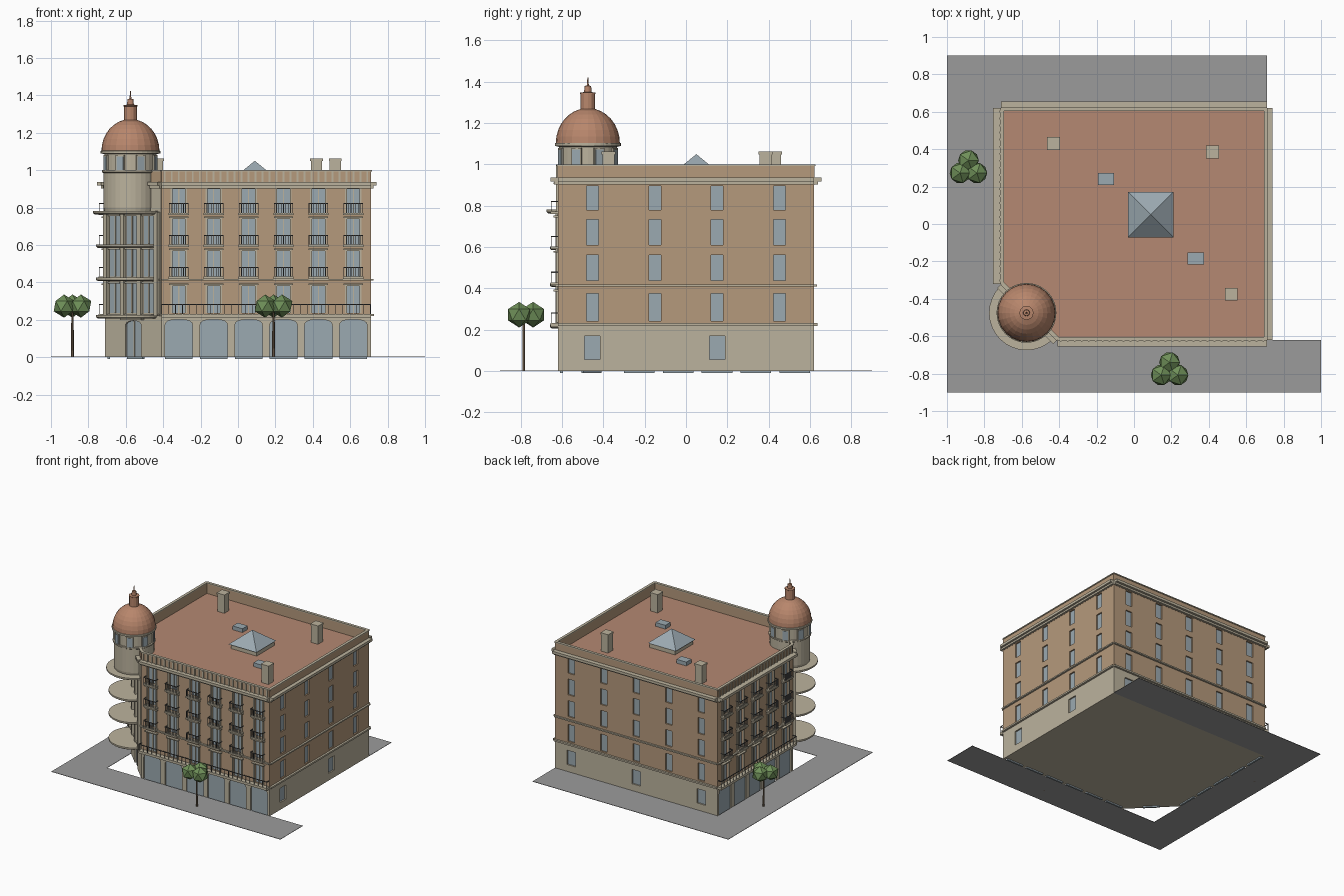
import bpy, bmesh, math
from mathutils import Matrix, Vector

if "Cube" in bpy.data.objects:
    bpy.data.objects.remove(bpy.data.objects["Cube"])

COL = dict(wall=(.46, .32, .20), stone=(.50, .45, .34), glass=(.33, .40, .44), roof=(.46, .25, .17),
           dome=(.48, .24, .15), paving=(.33, .33, .33), iron=(.10, .10, .10), leaf=(.16, .28, .10),
           bark=(.20, .14, .09))
MATS = {}
for k, c in COL.items():
    MATS[k] = bpy.data.materials.new(k)
    MATS[k].diffuse_color = (*c, 1)

parts = {}          # (name, material) -> bmesh collecting repeated pieces


def get(name, mat):
    return parts.setdefault((name, mat), bmesh.new())


def prism(name, mat, M, poly, d0, d1):
    """Extrude a (u, z) outline from depth d0 to d1 in facade frame M."""
    bm = get(name, mat)
    a = [bm.verts.new(M @ Vector((u, d0, z))) for u, z in poly]
    b = [bm.verts.new(M @ Vector((u, d1, z))) for u, z in poly]
    bm.faces.new(a)
    bm.faces.new(b[::-1])
    for i in range(len(a)):
        j = (i + 1) % len(a)
        bm.faces.new((a[j], a[i], b[i], b[j]))


def box(name, mat, M, u0, u1, d0, d1, z0, z1):
    prism(name, mat, M, [(u0, z0), (u1, z0), (u1, z1), (u0, z1)], d0, d1)


def frame(x, y, ux, uy, nx, ny):
    return Matrix(((ux, nx, 0, x), (uy, ny, 0, y), (0, 0, 1, 0), (0, 0, 0, 1)))


def arch(u, w, spring, top, z0, n=10):
    pts = [(u - w, z0), (u + w, z0)]
    return pts + [(u + w * math.cos(math.pi * i / n), spring + (top - spring) * math.sin(math.pi * i / n) ** .6
                   if 0 < i < n else spring) for i in range(n + 1)]


def floor_slab(name, mat, pts, z0, z1):
    bm = get(name, mat)
    f = bm.faces.new([bm.verts.new((x, y, z0)) for x, y in pts])
    r = bmesh.ops.extrude_face_region(bm, geom=[f])
    bmesh.ops.translate(bm, verts=[v for v in r['geom'] if isinstance(v, bmesh.types.BMVert)], vec=(0, 0, z1 - z0))


def lathe(name, mat, cx, cy, prof, n=24):
    bm = get(name, mat)
    rings = [[bm.verts.new((cx + r * math.cos(2 * math.pi * i / n), cy + r * math.sin(2 * math.pi * i / n), z))
              for i in range(n)] for r, z in prof]
    bm.faces.new(rings[0][::-1])
    bm.faces.new(rings[-1])
    for p, q in zip(rings, rings[1:]):
        for i in range(n):
            j = (i + 1) % n
            bm.faces.new((p[i], p[j], q[j], q[i]))


W, D, C = .71, .62, .30
S = math.sqrt(.5)
FRONT, LEFT = frame(-W + C, -D, 1, 0, 0, -1), frame(-W, -D + C, 0, 1, -1, 0)
RIGHT, BACK = frame(W, -D, 0, 1, 1, 0), frame(-W, D, 1, 0, 0, 1)
CORNER = frame(-W + C, -D, -S, S, -S, -S)
WORLD = Matrix.Identity(4)
ROWS = [(.235, .38), (.43, .567), (.602, .738), (.772, .90)]

# main masses
plan = [(-W + C, -D), (W, -D), (W, D), (-W, D), (-W, -D + C)]
floor_slab("ground_storey", "stone", plan, 0, .22)
floor_slab("upper_storeys", "wall", plan, .22, .91)
inner = [(-W + C, -D + .01), (W - .01, -D + .01), (W - .01, D - .01), (-W + .01, D - .01), (-W + .01, -D + C)]
floor_slab("roof_deck", "roof", inner, .905, .915)


def opening(M, poly, store):
    prism("cut_" + store, None, M, poly, -.016, .02)
    prism("window_glass", "glass", M, poly, -.025, -.011)


def rect(u, w, z0, z1):
    return [(u - w, z0), (u + w, z0), (u + w, z1), (u - w, z1)]


def railing(M, u0, u1, z, d, bars):
    box("railings", "iron", M, u0, u1, d - .004, d, z + .046, z + .051)
    for i in range(bars + 1):
        u = u0 + (u1 - u0 - .003) * i / bars
        box("railings", "iron", M, u, u + .003, d - .004, d - .001, z, z + .047)
    for u in (u0, u1 - .004):
        box("railings", "iron", M, u, u + .004, 0, d, z + .046, z + .051)


# cornice, string courses and parapet on every side
for M, L, d in ((FRONT, 1.12, .035), (LEFT, .94, .043), (RIGHT, 1.24, .03), (BACK, 1.42, .035), (CORNER, C / S, .03)):
    box("cornice", "stone", M, 0, L, 0, d, .917, .937)
    box("cornice", "stone", M, 0, L, 0, d * .5, .903, .917)
    box("string_courses", "stone", M, 0, L, 0, .014, .409, .419)
    box("string_courses", "stone", M, 0, L, 0, .016, .219, .232)
    box("parapet", "wall", M, 0, L, -.014, .001, .90, .993)
    box("parapet_coping", "stone", M, 0, L, -.016, .006, .992, 1.0)

# the two street facades: shop arches, framed windows, balconies
for M, L, n in ((FRONT, 1.12, 6), (LEFT, .94, 5)):
    p = L / n
    for i in range(n):
        u = p * (i + .5)
        opening(M, arch(u, .074, .165, .202, -.01), "ground")
        for r, (z0, z1) in enumerate(ROWS):
            opening(M, rect(u, .034, z0, z1), "upper")
            box("window_mullions", "stone", M, u - .003, u + .003, -.012, -.006, z0, z1)
            for s in (-1, 1):
                a, b = sorted((u + s * .034, u + s * .044))
                box("window_surrounds", "stone", M, a, b, 0, .008, z0, z1)
            box("window_surrounds", "stone", M, u - .044, u + .044, 0, .008, z1, z1 + .008)
            box("window_hoods", "stone", M, u - .052, u + .052, 0, .02, z1 + .006, z1 + .014)
            if r:
                box("balcony_slabs", "stone", M, u - .054, u + .054, 0, .036, z0 - .012, z0)
                railing(M, u - .052, u + .052, z0, .034, 8)
    box("balcony_slabs", "stone", M, 0, L, 0, .036, .213, .232)
    railing(M, 0, L, .232, .034, n * 5)
    k = n * 5
    for i in range(k):
        u = L * (i + .5) / k
        box("parapet_balusters", "stone", M, u - .005, u + .005, 0, .008, .937, .993)

# plainer right and back walls
for M, cols in ((RIGHT, [.62 + .302 * (i - 1.5) for i in range(4)]), (BACK, [.71 + .284 * (i - 2) for i in range(5)])):
    for i, u in enumerate(cols):
        for z0, z1 in ROWS:
            opening(M, rect(u, .029, z0 + .008, z1 - .004), "upper")
        if i % 2 == 0:
            opening(M, rect(u, .037, .057, .17), "ground")

# cut-off corner: stone bay with three windows per floor and an entrance
CL = C / S
box("corner_bay_facing", "stone", CORNER, 0, CL, 0, .004, .22, .905)
for z0, z1 in ((.235, .395), (.43, .575), (.605, .755)):
    for i in range(3):
        u = CL * (.2 + .3 * i)
        box("corner_windows", "glass", CORNER, u - .04, u + .04, .003, .007, z0, z1)
        box("corner_bay_mullions", "stone", CORNER, u - .004, u + .004, .003, .012, z0, z1)
        box("corner_bay_mullions", "stone", CORNER, u - .045, u + .045, .003, .02, z1, z1 + .01)
    for i in range(4):
        u = CL * (.05 + .3 * i)
        box("corner_bay_columns", "stone", CORNER, u - .014, u + .014, .003, .024, z0 - .015, z1 + .02)
opening(CORNER, arch(CL / 2, .06, .16, .195, -.01), "ground")
box("entrance_door_frame", "stone", CORNER, CL / 2 - .004, CL / 2 + .004, -.013, -.006, 0, .194)
box("entrance_hood", "stone", CORNER, CL / 2 - .08, CL / 2 + .08, 0, .02, .198, .208)

# corner tower: round balconies, drum, dome and lantern
TX, TY = -.575, -.475
for z, r in ((.213, .183), (.413, .183), (.591, .183), (.77, .2)):
    lathe("tower_balconies", "stone", TX, TY, [(r - .008, z - .006), (r, z), (r, z + .012)], 32)
lathe("tower_drum", "stone", TX, TY, [(.14, .775), (.145, .80), (.145, .985), (.153, .99), (.153, 1.0),
                                      (.14, 1.0), (.14, 1.085), (.16, 1.09), (.16, 1.103), (.15, 1.105)], 32)
for i in range(8):
    a = math.pi / 8 * (2 * i + 1)
    M = frame(TX, TY, -math.sin(a), math.cos(a), math.cos(a), math.sin(a))
    box("drum_window_frames", "stone", M, -.026, .026, .12, .146, 1.0, 1.08)
    box("drum_windows", "glass", M, -.02, .02, .12, .149, 1.0, 1.073)
lathe("dome", "dome", TX, TY, [(.155 * math.cos(t), 1.103 + .17 * math.sin(t))
                               for t in [math.pi / 2 * i / 8 * .97 for i in range(9)]])
lathe("lantern", "dome", TX, TY, [(.035, 1.26), (.035, 1.34), (.038, 1.342), (.038, 1.348), (.018, 1.35),
                                  (.016, 1.38), (.005, 1.382), (.002, 1.422)], 12)

# roof furniture
for x, y in ((-.43, .43), (.42, .385), (.52, -.375)):
    box("chimneys", "stone", WORLD, x - .03, x + .03, y - .03, y + .03, .91, 1.05)
    box("chimneys", "stone", WORLD, x - .034, x + .034, y - .034, y + .034, 1.048, 1.062)
for x, y in ((-.15, .24), (.33, -.185)):
    box("small_skylights", "glass", WORLD, x - .043, x + .043, y - .032, y + .032, .91, .945)
box("skylight_curb", "stone", WORLD, -.02, .205, -.06, .165, .91, .95)
bmesh.ops.create_cone(get("pyramid_skylight", "glass"), cap_ends=True, segments=4, radius1=.122 / S, radius2=0, depth=.1,
                      matrix=Matrix.Translation((.09, .05, 1.0)) @ Matrix.Rotation(math.pi / 4, 4, 'Z'))

# pavement strips around three sides
for x0, x1, y0, y1 in ((-1, 1, -.9, -D), (-1, -W, -D, D), (-1, W, D, .9)):
    box("pavement", "paving", WORLD, x0, x1, y0, y1, 0, .003)

# street trees
for x, y in ((-.885, .295), (.19, -.785)):
    lathe("tree_trunks", "bark", x, y, [(.008, 0), (.006, .25)], 6)
    for a in (90, 210, 330):
        t = math.radians(a)
        bmesh.ops.create_icosphere(get("tree_crowns", "leaf"), subdivisions=1, radius=.062, matrix=Matrix.Translation(
            (x + .052 * math.cos(t), y + .045 * math.sin(t), .273)))

# turn the collected pieces into objects
obs = {}
for (name, mat), bm in parts.items():
    bmesh.ops.recalc_face_normals(bm, faces=bm.faces[:])
    me = bpy.data.meshes.new(name)
    bm.to_mesh(me)
    bm.free()
    ob = obs[name] = bpy.data.objects.new(name, me)
    bpy.context.collection.objects.link(ob)
    if mat:
        me.materials.append(MATS[mat])

# sink the window and arch openings into the walls
for body, cut in (("ground_storey", "cut_ground"), ("upper_storeys", "cut_upper")):
    ob, c = obs[body], obs[cut]
    c.hide_render = True
    m = ob.modifiers.new("openings", 'BOOLEAN')
    m.operation, m.solver, m.object = 'DIFFERENCE', 'EXACT', c
    bpy.context.view_layer.update()
    me = bpy.data.meshes.new_from_object(ob.evaluated_get(bpy.context.evaluated_depsgraph_get()))
    ob.modifiers.clear()
    ob.data = me
    bpy.data.objects.remove(c)

for m in bpy.data.materials:
    if m.users and not m.is_grease_pencil:
        m.use_nodes = True
        m.node_tree.nodes["Principled BSDF"].inputs["Base Color"].default_value = m.diffuse_color
